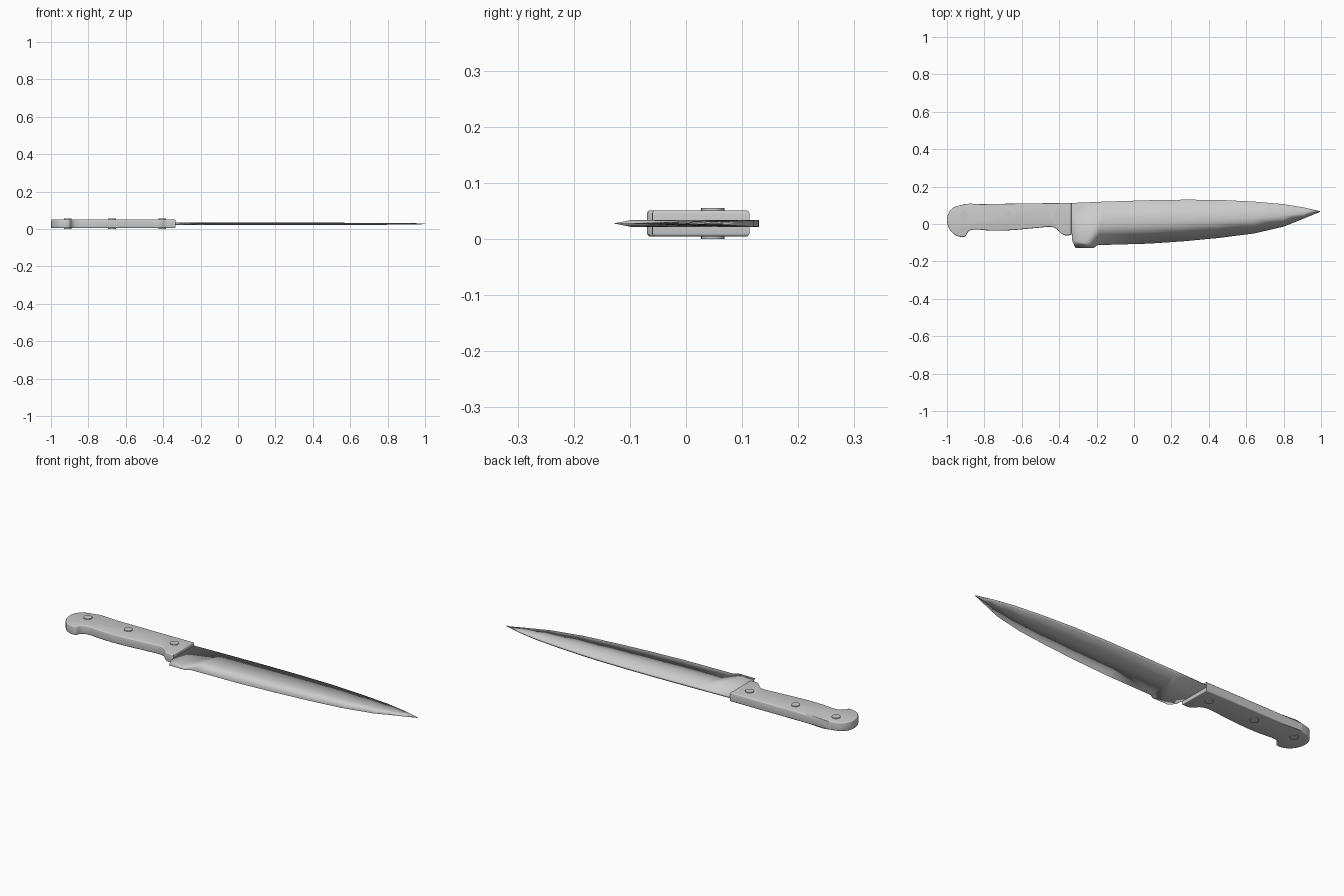
import bpy, bmesh
from mathutils import Vector

if "Cube" in bpy.data.objects:
    bpy.data.objects.remove(bpy.data.objects["Cube"])

ZC = 0.0275  # mid plane of the knife


def finish(name, bm, angle=None):
    bmesh.ops.recalc_face_normals(bm, faces=bm.faces[:])
    me = bpy.data.meshes.new(name)
    bm.to_mesh(me)
    bm.free()
    ob = bpy.data.objects.new(name, me)
    bpy.context.collection.objects.link(ob)
    bpy.ops.object.select_all(action='DESELECT')
    ob.select_set(True)
    bpy.context.view_layer.objects.active = ob
    if angle:
        bpy.ops.object.shade_smooth_by_angle(angle=angle)
    else:
        bpy.ops.object.shade_smooth()
    return ob


def spline(pts, steps):
    """Catmull-Rom curve through an open list of points."""
    p = [Vector(q) for q in pts]
    p = [2 * p[0] - p[1]] + p + [2 * p[-1] - p[-2]]
    out = []
    for i in range(1, len(p) - 2):
        a, b, c, d = p[i - 1:i + 3]
        for s in range(steps):
            t = s / steps
            out.append(0.5 * (2 * b + (c - a) * t + (2 * a - 5 * b + 4 * c - d) * t ** 2
                              + (3 * b - a - 3 * c + d) * t ** 3))
    return out + [p[-2]]


# Handle: curved outline, extruded, with rounded rims
outline = [(-.335, -.06), (-.375, -.059), (-.398, -.042), (-.415, -.025), (-.45, -.015),
           (-.52, -.021), (-.67, -.034), (-.77, -.035), (-.85, -.029), (-.885, -.04),
           (-.905, -.068), (-.95, -.062), (-.985, -.03), (-1.0, .015), (-.993, .055),
           (-.965, .088), (-.91, .104), (-.85, .106), (-.335, .113)]
bm = bmesh.new()
H = 0.0235
base = bm.faces.new([bm.verts.new((v.x, v.y, ZC - H)) for v in spline(outline, 4)])
ext = bmesh.ops.extrude_face_region(bm, geom=[base], use_keep_orig=True)
bmesh.ops.translate(bm, vec=(0, 0, 2 * H),
                    verts=[g for g in ext['geom'] if isinstance(g, bmesh.types.BMVert)])
rims = [e for e in bm.edges if abs(e.verts[0].co.z - e.verts[1].co.z) < 1e-5]
bmesh.ops.bevel(bm, geom=rims, offset=0.006, segments=3, profile=0.5, affect='EDGES')
finish("handle", bm, 0.6)

# Rivets passing through the handle
for i, x in enumerate((-.91, -.674, -.405)):
    bpy.ops.mesh.primitive_cylinder_add(vertices=24, radius=0.021, depth=2 * ZC,
                                        location=(x, 0.048, ZC))
    bpy.context.object.name = f"rivet_{i + 1}"
    bpy.ops.object.shade_smooth_by_angle()

# Blade: stations of spine (x, y, half thickness), ridge (same), cutting edge (x, y)
stations = [
    ((-.345, .112, .006), (-.33, -.09, .006), (-.313, -.129)),   # thick heel
    ((-.15, .12, .006), (-.26, -.098, .006), (-.217, -.129)),
    ((-.08, .122, .006), (-.18, .0, .0045), (-.195, -.113)),     # start of the grind
    ((.08, .127, .006), (.08, .01, .0045), (.08, -.105)),
    ((.27, .13, .006), (.27, .018, .0045), (.27, -.092)),
    ((.45, .129, .006), (.45, .025, .0042), (.45, -.075)),
    ((.64, .12, .0055), (.64, .032, .004), (.64, -.051)),
    ((.8, .106, .005), (.8, .045, .0035), (.8, -.014)),
    ((.91, .088, .004), (.91, .058, .003), (.91, .03)),
    ((1.0, .067, .002), (.995, .0655, .0015), (.992, .064)),
]
bm = bmesh.new()
rings = []
for (sx, sy, st), (mx, my, mt), (ex, ey) in stations:
    rings.append([bm.verts.new(c) for c in (
        (sx, sy, ZC + st), (mx, my, ZC + mt), (ex, ey, ZC),
        (mx, my, ZC - mt), (sx, sy, ZC - st))])
for a, b in zip(rings, rings[1:]):
    for j in range(5):
        k = (j + 1) % 5
        bm.faces.new((a[j], a[k], b[k], b[j]))
bm.faces.new(rings[0])
bm.faces.new(rings[-1])
finish("blade", bm)
